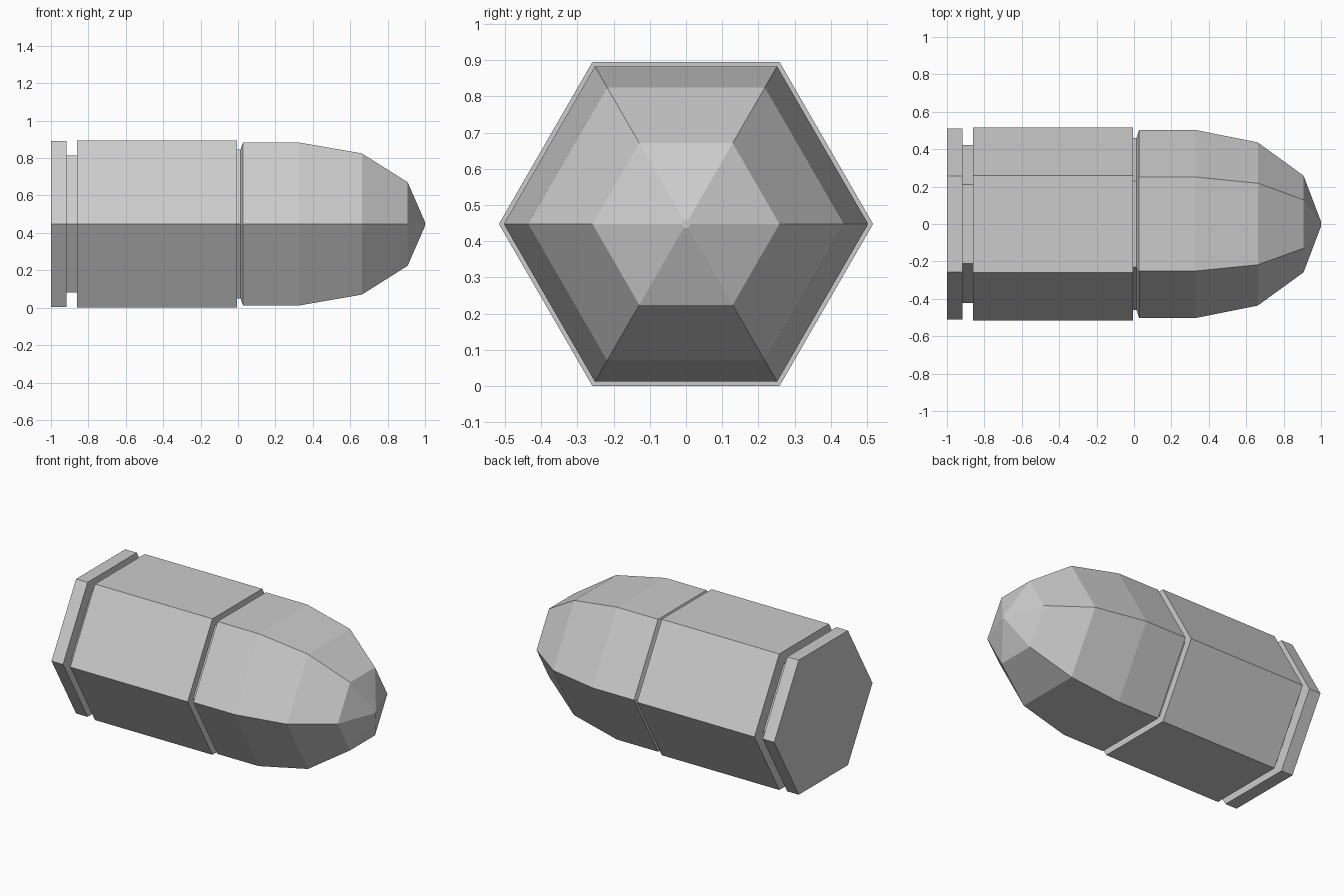
import bpy, bmesh
from math import cos, sin, pi

if "Cube" in bpy.data.objects:
    bpy.data.objects.remove(bpy.data.objects["Cube"])

SIDES = 6
AXIS_Z = 0.4475


def hex_lathe(name, profile):
    """Sweep (x, radius) stations into a closed six-sided solid along x."""
    bm = bmesh.new()
    rings = [[bm.verts.new((x, r * cos(2 * pi * i / SIDES),
                            AXIS_Z + r * sin(2 * pi * i / SIDES)))
              for i in range(SIDES)] for x, r in profile]
    for a, b in zip(rings, rings[1:]):
        for i in range(SIDES):
            j = (i + 1) % SIDES
            bm.faces.new((a[i], a[j], b[j], b[i]))
    bm.faces.new(rings[0])
    bm.faces.new(rings[-1])
    bmesh.ops.recalc_face_normals(bm, faces=bm.faces)
    mesh = bpy.data.meshes.new(name)
    bm.to_mesh(mesh)
    bm.free()
    obj = bpy.data.objects.new(name, mesh)
    bpy.context.collection.objects.link(obj)
    return obj


# Casing: rear rim, extractor groove, straight body
hex_lathe("casing", [(-1.0, 0.511), (-0.916, 0.511), (-0.916, 0.422),
                     (-0.86, 0.422), (-0.86, 0.5167), (-0.005, 0.5167),
                     (-0.005, 0.459)])

# Projectile: recessed neck, shoulder, tapering nose with tiny flat tip
hex_lathe("projectile", [(-0.005, 0.459), (0.013, 0.459), (0.027, 0.503),
                         (0.327, 0.503), (0.662, 0.436), (0.907, 0.258),
                         (1.0, 0.012)])
